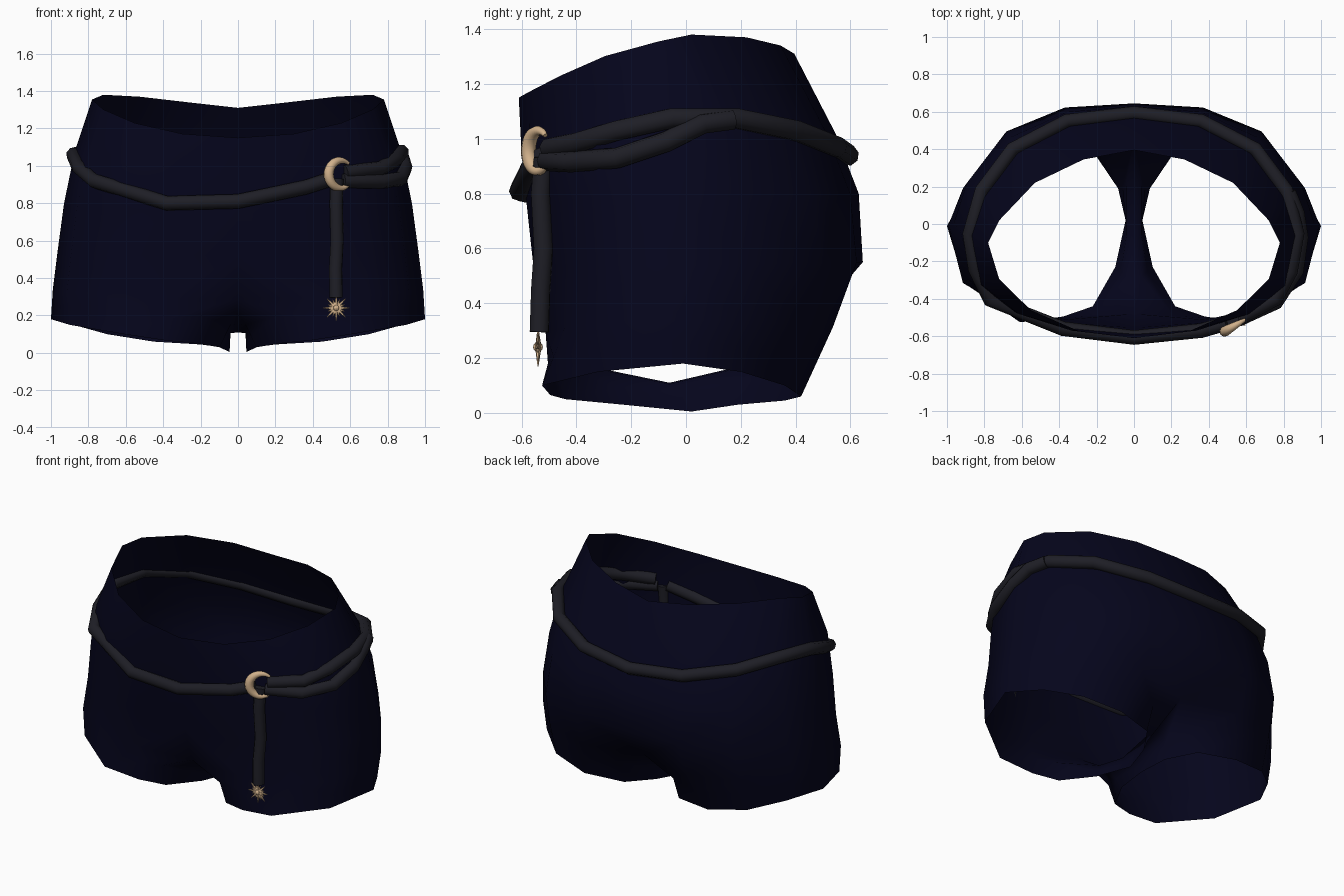
import bpy, bmesh, math
from mathutils import Vector, Matrix

cube = bpy.data.objects.get("Cube")
if cube:
    bpy.data.objects.remove(cube, do_unlink=True)


def material(name, color, rough=0.9):
    m = bpy.data.materials.new(name)
    m.use_nodes = True
    m.diffuse_color = (*color, 1)
    bsdf = m.node_tree.nodes["Principled BSDF"]
    bsdf.inputs["Base Color"].default_value = (*color, 1)
    bsdf.inputs["Roughness"].default_value = rough
    return m


NAVY = material("navy cloth", (0.0015, 0.0015, 0.0115))
CORD = material("charcoal cord", (0.013, 0.013, 0.019))
GOLD = material("pale gold", (0.64, 0.44, 0.26))


def finish(name, bm, mat, smooth=True):
    bmesh.ops.recalc_face_normals(bm, faces=bm.faces)
    for f in bm.faces:
        f.smooth = smooth
    me = bpy.data.meshes.new(name)
    bm.to_mesh(me)
    bm.free()
    me.materials.append(mat)
    ob = bpy.data.objects.new(name, me)
    bpy.context.collection.objects.link(ob)
    return ob


def tube(name, points, radius, mat, radii=None):
    """Round cord along a polyline."""
    cu = bpy.data.curves.new(name, "CURVE")
    cu.dimensions = "3D"
    cu.bevel_depth = radius
    cu.bevel_resolution = 2
    cu.use_fill_caps = True
    sp = cu.splines.new("POLY")
    sp.points.add(len(points) - 1)
    for i, (p, co) in enumerate(zip(sp.points, points)):
        p.co = (*co, 1)
        p.radius = radii[i] if radii else 1
    sp.use_smooth = True
    cu.materials.append(mat)
    ob = bpy.data.objects.new(name, cu)
    bpy.context.collection.objects.link(ob)
    return ob


# Shorts: left half lofted from waist to hem, then mirrored
STEPS = 8


def half_ring(width, yc, front, back, zf, zs, zb, power, square):
    """Half outline: power squares off the front, square the back corners."""
    pts = []
    for j in range(STEPS + 1):
        t = math.pi * j / STEPS
        c = abs(math.cos(t))
        x = width * math.sin(t) if 0 < j < STEPS else 0
        if j < STEPS / 2:
            end, zend, reach = front, zf, c ** power
        else:
            end, zend = back, zb
            reach = (1 - square) * c + square * c * c * (3 - 2 * c)
        pts.append(Vector((x, yc + (end - yc) * reach, zs + (zend - zs) * c ** 1.4)))
    return pts


rings = [half_ring(*r) for r in (
    (0.78, -0.10, -0.61, 0.395, 1.15, 1.355, 1.31, 1.0, 0.0),
    (0.872, -0.06, -0.60, 0.545, 0.95, 1.08, 1.02, 0.72, 0.3),
    (0.93, -0.03, -0.58, 0.63, 0.75, 0.80, 0.80, 0.7, 0.5),
    (0.965, 0.0, -0.555, 0.645, 0.52, 0.54, 0.55, 0.65, 0.7),
    (0.99, 0.0, -0.535, 0.555, 0.29, 0.34, 0.31, 0.55, 0.7),
)]
# Raised hips on the waistband, creased centre under the belly and seat
rings[0][5:8] = [Vector(p) for p in ((0.72, 0.02, 1.38), (0.53, 0.22, 1.37), (0.27, 0.345, 1.34))]
rings[-1][0].y = -0.48
rings[-1][-1].y = 0.44
crotch = [Vector(p) for p in ((0.04, 0.22, 0.17), (0.04, -0.06, 0.105), (0.04, -0.28, 0.15))]
hem = [Vector(p) for p in (
    (0.22, -0.44, 0.05), (0.38, -0.495, 0.065), (0.61, -0.525, 0.1), (0.9, -0.32, 0.15),
    (1.0, -0.01, 0.18), (0.88, 0.2, 0.15), (0.7, 0.36, 0.1), (0.45, 0.42, 0.06),
    (0.2, 0.36, 0.045), (0.085, 0.19, 0.03), (0.045, 0.02, 0.005), (0.1, -0.23, 0.03))]
top = rings[-1] + crotch
thigh = [a.lerp(b, 0.5) for a, b in zip(top, hem)]
thigh[0] = Vector((0.21, -0.49, 0.2))
thigh[STEPS] = Vector((0.2, 0.42, 0.2))

bm = bmesh.new()
rows = [[bm.verts.new(p) for p in r] for r in rings]
for a, b in zip(rows, rows[1:]):
    for j in range(STEPS):
        bm.faces.new((a[j], a[j + 1], b[j + 1], b[j]))
inseam = [bm.verts.new(p) for p in crotch]
leg = [rows[-1] + inseam] + [[bm.verts.new(p) for p in r] for r in (thigh, hem)]
for a, b in zip(leg, leg[1:]):
    for j in range(len(a)):
        k = (j + 1) % len(a)
        bm.faces.new((a[j], a[k], b[k], b[j]))
# Narrow gusset between the legs
middle = [bm.verts.new((0, p.y, p.z + 0.005)) for p in crotch]
for i in range(2):
    bm.faces.new((inseam[i], inseam[i + 1], middle[i + 1], middle[i]))
bm.faces.new((rows[-1][-1], inseam[0], middle[0]))
bm.faces.new((rows[-1][0], middle[-1], inseam[-1]))
shorts = finish("shorts", bm, NAVY)
mirror = shorts.modifiers.new("mirror", "MIRROR")
mirror.merge_threshold = 0.002

# Belt: one cord around the hips, doubled on the left side
belt_path = [(0.5, -0.53, 0.93), (0.36, -0.57, 0.885), (0, -0.607, 0.81), (-0.38, -0.56, 0.80),
             (-0.77, -0.405, 0.92), (-0.85, -0.24, 0.99), (-0.88, -0.05, 1.06),
             (-0.815, 0.18, 1.075), (-0.65, 0.4, 1.03), (-0.36, 0.55, 0.97), (0, 0.592, 0.94),
             (0.36, 0.55, 0.97), (0.65, 0.4, 1.03), (0.815, 0.18, 1.075), (0.875, -0.05, 1.075),
             (0.84, -0.25, 1.03), (0.76, -0.4, 0.985), (0.57, -0.5, 0.965)]
tube("belt_cord", belt_path, 0.039, CORD)
tube("belt_loop_end", [(0.56, -0.51, 0.92), (0.76, -0.42, 0.915), (0.87, -0.25, 0.93),
                       (0.895, -0.07, 0.99), (0.875, 0.06, 1.055), (0.83, 0.17, 1.07)],
     0.038, CORD)
tube("hanging_cord", [(0.53, -0.52, 0.93), (0.525, -0.53, 0.8), (0.53, -0.52, 0.6),
                      (0.522, -0.53, 0.45), (0.525, -0.535, 0.295)], 0.037, CORD)

# Crescent buckle: open ring tapering to both tips
across = Vector((0.86, 0.5, 0))
center = Vector((0.55, -0.537, 0.955))
arc, taper = [], []
for i in range(25):
    s = i / 24
    a = math.radians(50 + 260 * s)
    arc.append(center + across * (0.076 * math.cos(a)) + Vector((0, 0, 0.074 * math.sin(a))))
    taper.append(0.3 + 0.7 * math.sin(math.pi * s))
tube("crescent_buckle", arc, 0.028, GOLD, taper)

# Star charm: round core with alternating long and short spikes
bm = bmesh.new()
bmesh.ops.create_uvsphere(bm, u_segments=10, v_segments=6, radius=0.018)
for i in range(16):
    length = 0.07 if i % 2 == 0 else 0.048
    spin = Matrix.Rotation(math.tau * i / 16, 4, "Y")
    bmesh.ops.create_cone(bm, segments=5, radius1=0.013, radius2=0.002, depth=length,
                          cap_ends=True,
                          matrix=spin @ Matrix.Translation((0, 0, length / 2)))
star = finish("star_charm", bm, GOLD, smooth=False)
star.location = (0.525, -0.54, 0.24)
